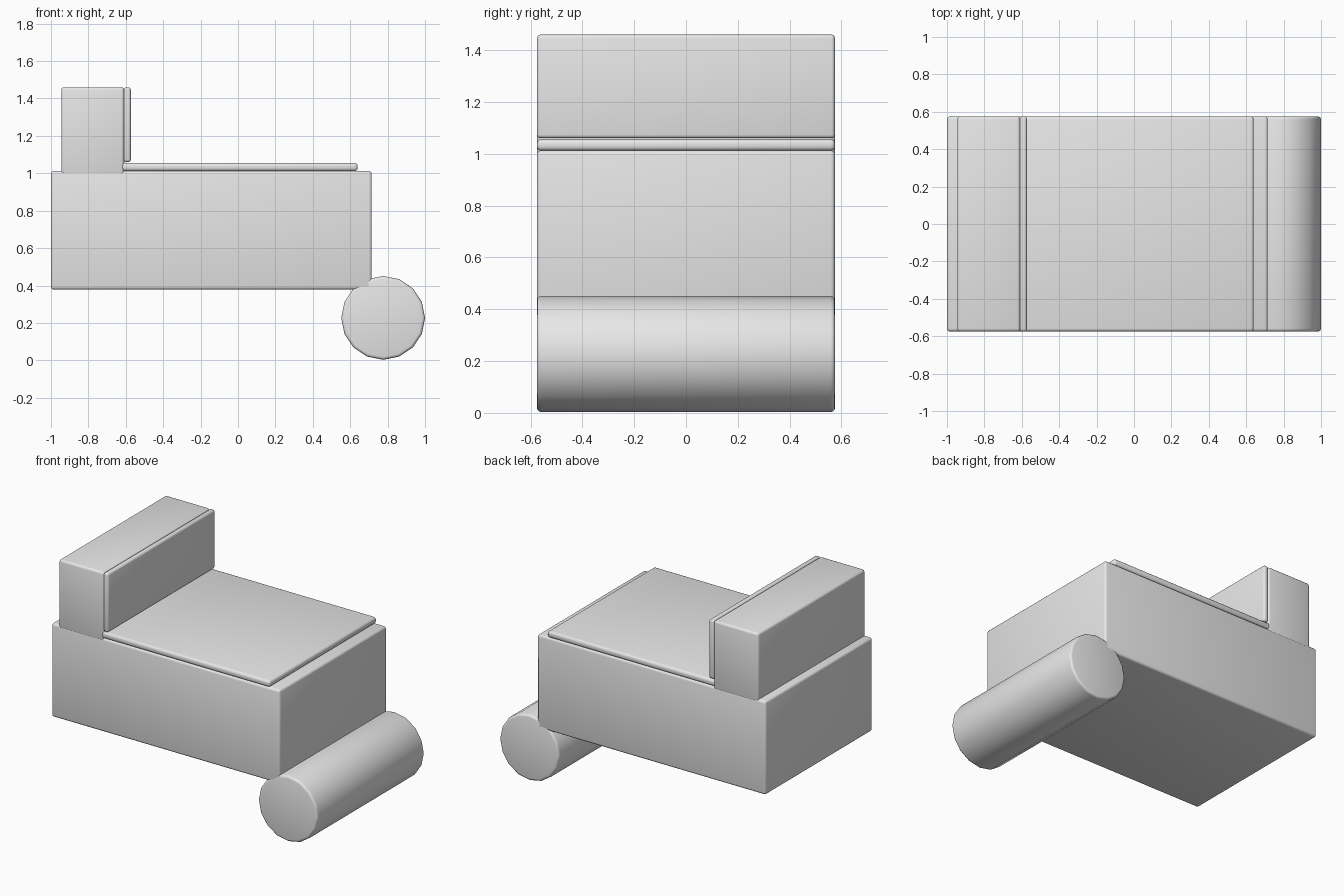
import bpy
import math

cube = bpy.data.objects.get("Cube")
if cube:
    bpy.data.objects.remove(cube, do_unlink=True)

HALF_DEPTH = 0.575

grey = bpy.data.materials.new("plain_grey")
grey.use_nodes = True
grey.diffuse_color = (0.8, 0.8, 0.8, 1)
grey.node_tree.nodes["Principled BSDF"].inputs["Base Color"].default_value = (0.8, 0.8, 0.8, 1)


def finish(obj, name, width, smooth_angle):
    """Name, colour, round the edges and shade a part."""
    obj.name = name
    obj.data.materials.append(grey)
    bpy.ops.object.transform_apply(location=False, rotation=True, scale=True)
    bevel = obj.modifiers.new("rounded_edges", "BEVEL")
    bevel.width = width
    bevel.segments = 3
    bevel.limit_method = "ANGLE"
    bevel.angle_limit = math.radians(40)
    bpy.ops.object.modifier_apply(modifier=bevel.name)
    bpy.ops.object.shade_smooth_by_angle(angle=math.radians(smooth_angle))


def block(name, x0, x1, z0, z1, width):
    """Full-depth rounded box between two x and two z limits."""
    bpy.ops.mesh.primitive_cube_add(size=1, location=((x0 + x1) / 2, 0, (z0 + z1) / 2))
    obj = bpy.context.object
    obj.scale = (x1 - x0, 2 * HALF_DEPTH, z1 - z0)
    finish(obj, name, width, 35)


# Main body and raised rear block
block("body", -1.0, 0.715, 0.378, 1.013, 0.016)
block("backrest", -0.945, -0.608, 0.99, 1.46, 0.016)

# Thin pads on the seat and backrest
block("seat_pad", -0.625, 0.64, 1.012, 1.056, 0.016)
block("backrest_pad", -0.61, -0.573, 1.06, 1.46, 0.014)

# Roller under the front edge, running the full depth
bpy.ops.mesh.primitive_cylinder_add(vertices=16, radius=0.224, depth=2 * HALF_DEPTH,
                                    location=(0.776, 0, 0.227),
                                    rotation=(math.pi / 2, 0, 0))
finish(bpy.context.object, "roller", 0.016, 35)
